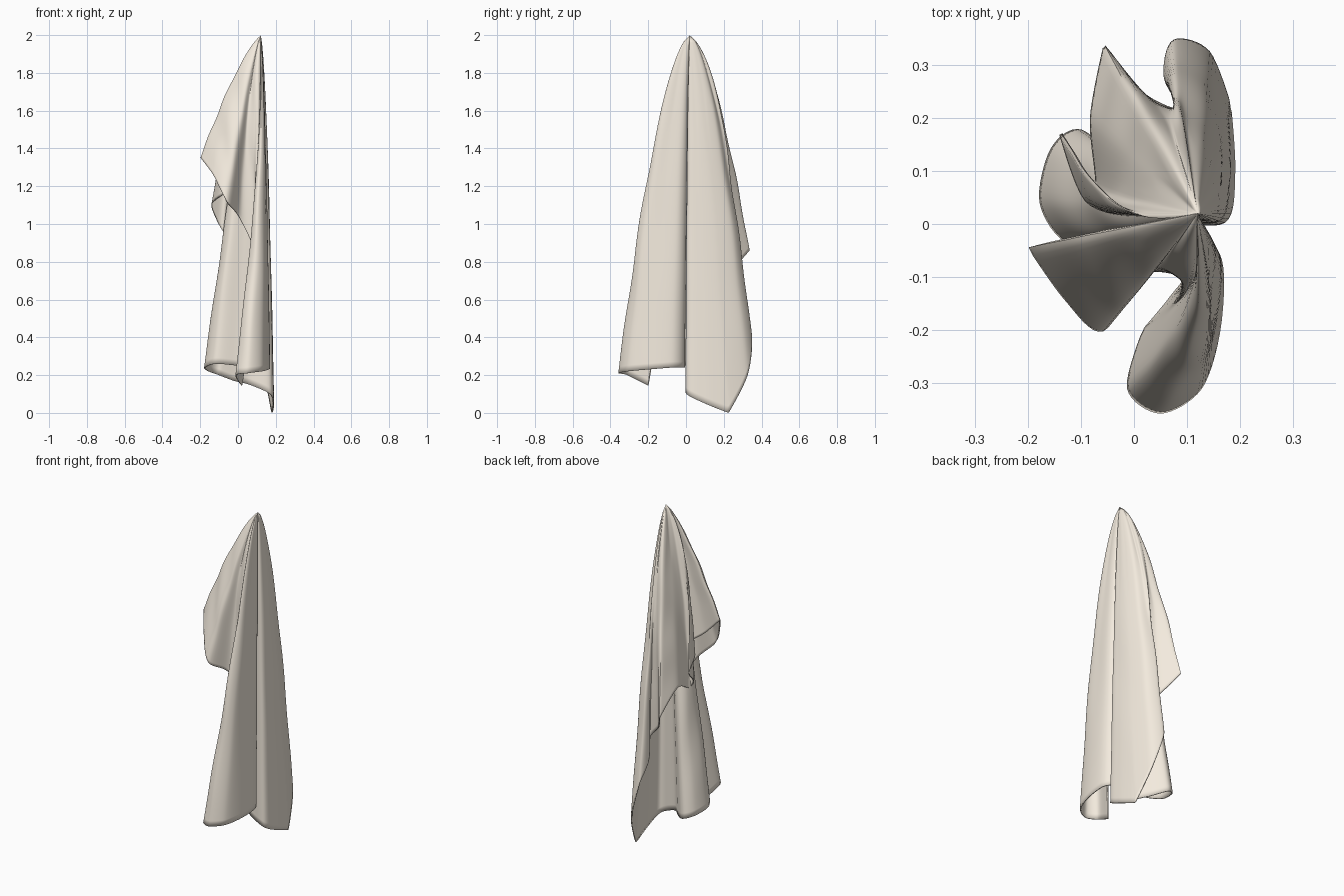
import bpy, bmesh, math
from mathutils import Vector

if "Cube" in bpy.data.objects:
    bpy.data.objects.remove(bpy.data.objects["Cube"])

PEAK = Vector((0.12, 0.02, 1.995))

# Hem of the hanging cloth, followed once around the hook point
HEM = [Vector(p) for p in [
    # lowest corner, then the deep tuck leading to the back left fold
    (.18, .225, 0), (.188, .1, .05), (.17, .005, .1), (.06, .02, .15), (-.02, .1, .17),
    (-.1, .175, .2), (-.155, .14, .22), (-.175, .04, .24), (-.12, -.035, .26),
    (0, -.02, .25), (.11, -.012, .24),
    # front fold and second corner
    (.163, -.07, .24), (.16, -.2, .23), (.125, -.31, .22), (.05, -.355, .21),
    (-.01, -.31, .2), (.02, -.2, .145), (.07, -.14, .5), (.1, -.09, .8),
    # short front flap
    (.01, -.095, 1.03), (-.06, -.2, 1.12), (-.13, -.14, 1.26), (-.197, -.045, 1.35),
    # gathered inner edges
    (-.1, -.045, 1.25), (-.03, -.015, 1.2), (0, .01, 1.2), (-.09, .045, 1.15),
    (-.138, .17, 1.1), (-.1, .07, 1.0), (-.07, .07, .95),
    # back flap and the slanted edge down to the lowest corner
    (-.08, .2, 1.0), (-.055, .335, .86), (.015, .245, .75), (.1, .205, .65),
    (.06, .275, .55), (.075, .345, .42), (.14, .325, .2)]]
CORNERS = {0, 16, 22, 31}

# Sideways bulge of the upper cloth, so that valleys between folds fade out near the hook
BULGE = [Vector((0, 0, 0)) for _ in HEM]
for i, x, y in [(13, .015, 0), (14, .035, 0), (15, .055, 0), (16, .045, -.01),
                (17, .01, -.04), (18, -.02, -.05), (19, -.01, -.03),
                (26, -.025, -.01), (27, -.02, -.06), (28, -.03, -.015), (29, -.02, 0),
                (32, 0, .045), (33, -.035, .075), (34, 0, .045)]:
    BULGE[i] = Vector((x, y, 0))

# How early each part of the cloth flares out on its way down
POWER = [.6] * len(HEM)
POWER[4:10] = [.7, .8, .8, .8, .75, .7]
POWER[19:31] = [.75] * 12
POWER[31] = .65
SUB, ROWS = 8, 56


def spline(pts, i, f, sharp=()):
    """Closed Hermite curve, optionally sharp at the cloth corners."""
    n = len(pts)
    a, b, c, d = (pts[(i + k) % n] for k in (-1, 0, 1, 2))
    m0 = (c - a) * (0 if i in sharp else .45)
    m1 = (d - b) * (0 if (i + 1) % n in sharp else .45)
    f2, f3 = f * f, f * f * f
    return (b * (2 * f3 - 3 * f2 + 1) + m0 * (f3 - 2 * f2 + f)
            + c * (3 * f2 - 2 * f3) + m1 * (f3 - f2))


bm = bmesh.new()
tip = bm.verts.new(PEAK)
cols = []
for i in range(len(HEM)):
    for s in range(SUB):
        f = s / SUB
        corner = spline(HEM, i, f, CORNERS)
        soft = spline(HEM, i, f)
        bulge = spline(BULGE, i, f)
        power = spline(POWER, i, f)
        corner.z = max(corner.z, .002)
        drop = PEAK.z - corner.z
        col = []
        for r in range(1, ROWS + 1):
            t = r / ROWS
            end = soft.lerp(corner, t ** 4)     # corners only show at the hem
            # soft wrinkles in the fabric
            h = t ** power * (1 + .016 * math.sin(math.pi * t)
                              * math.sin(17 * t + 1.7 * (i + f)))
            k = math.sin(math.pi * t ** .7)
            col.append(bm.verts.new((PEAK.x + (end.x - PEAK.x) * h + bulge.x * k,
                                     PEAK.y + (end.y - PEAK.y) * h + bulge.y * k,
                                     PEAK.z - drop * t)))
        cols.append(col)

for k, a in enumerate(cols):
    b = cols[(k + 1) % len(cols)]
    bm.faces.new((tip, b[0], a[0]))
    for r in range(ROWS - 1):
        bm.faces.new((a[r], b[r], b[r + 1], a[r + 1]))

mesh = bpy.data.meshes.new("hanging_cloth")
bm.to_mesh(mesh)
bm.free()
cloth = bpy.data.objects.new("hanging_cloth", mesh)
bpy.context.collection.objects.link(cloth)

# Cream fabric
fabric = bpy.data.materials.new("cream_fabric")
fabric.diffuse_color = (.9, .83, .73, 1)
fabric.use_nodes = True
fabric.node_tree.nodes["Principled BSDF"].inputs["Base Color"].default_value = fabric.diffuse_color
mesh.materials.append(fabric)

# Fabric thickness
solid = cloth.modifiers.new("thickness", 'SOLIDIFY')
solid.thickness = .007
solid.offset = 0
solid.thickness_clamp = 1.0

bpy.context.view_layer.objects.active = cloth
cloth.select_set(True)
bpy.ops.object.shade_smooth_by_angle(angle=math.radians(50))
